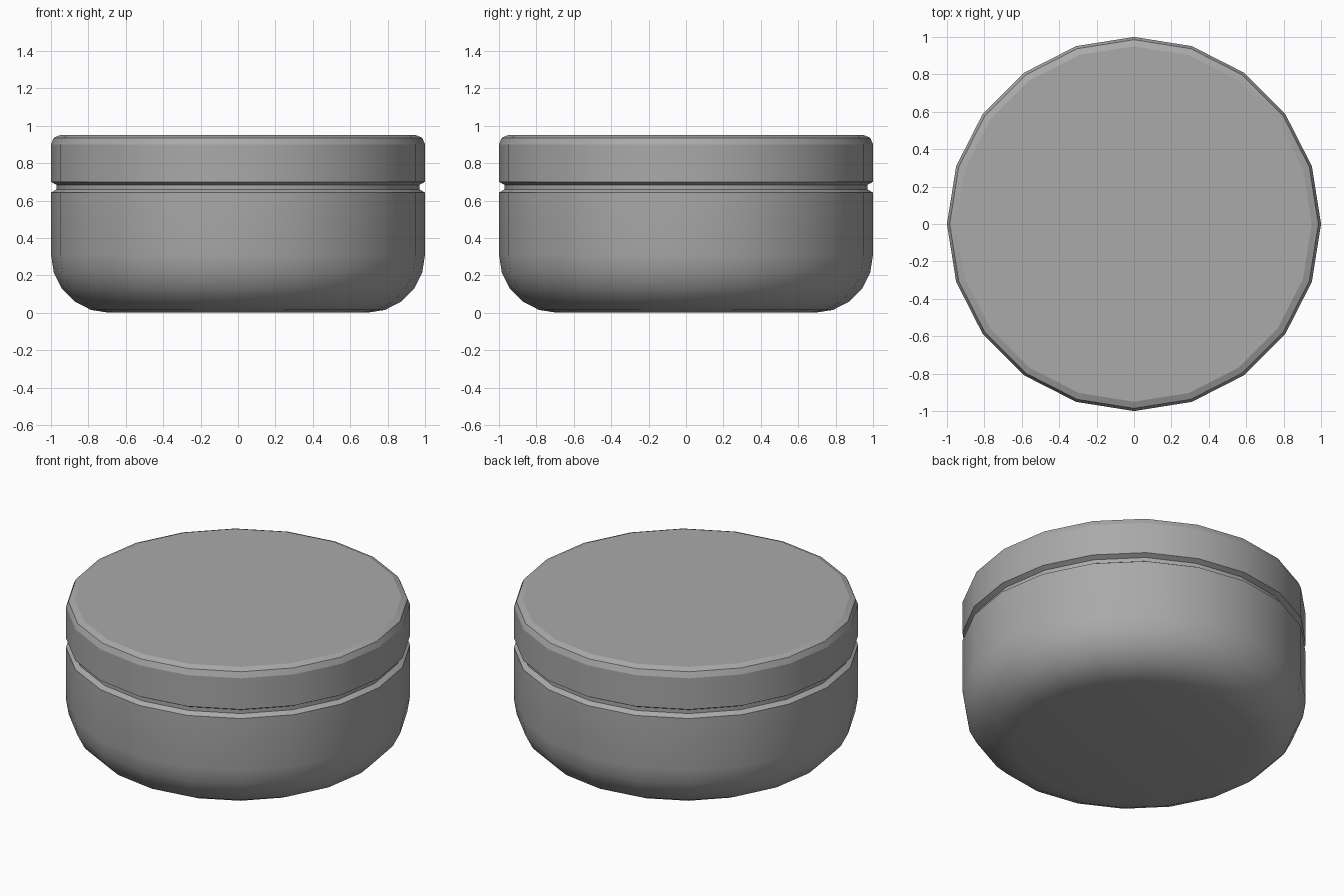
import bpy
import bmesh
from math import sin, cos, pi, radians

SIDES = 20

old = bpy.data.objects.get("Cube")
if old:
    bpy.data.objects.remove(old, do_unlink=True)

grey = bpy.data.materials.new("plain grey")
grey.use_nodes = True
colour = (0.4, 0.4, 0.4, 1)
grey.diffuse_color = colour
grey.node_tree.nodes["Principled BSDF"].inputs["Base Color"].default_value = colour


def arc(cx, cz, radius, start, end, steps):
    """Points (r, z) of a rounded corner, angles in degrees."""
    angles = [radians(start + (end - start) * i / steps) for i in range(steps + 1)]
    return [(cx + radius * cos(a), cz + radius * sin(a)) for a in angles]


def turned(name, profile, cap_first, cap_last, sharp_angle):
    """Turn a profile, listed from bottom to top, around the z axis."""
    bm = bmesh.new()
    rings = []
    for r, z in profile:
        turn = [2 * pi * i / SIDES for i in range(SIDES)]
        rings.append([bm.verts.new((r * cos(a), r * sin(a), z)) for a in turn])
    for low, high in zip(rings, rings[1:]):
        for i in range(SIDES):
            j = (i + 1) % SIDES
            bm.faces.new((low[i], low[j], high[j], high[i]))
    if cap_first:
        bm.faces.new(rings[0][::-1])
    if cap_last:
        bm.faces.new(rings[-1])
    mesh = bpy.data.meshes.new(name)
    bm.to_mesh(mesh)
    bm.free()
    mesh.materials.append(grey)
    obj = bpy.data.objects.new(name, mesh)
    bpy.context.collection.objects.link(obj)
    bpy.ops.object.select_all(action="DESELECT")
    obj.select_set(True)
    bpy.context.view_layer.objects.active = obj
    bpy.ops.object.shade_smooth_by_angle(angle=radians(sharp_angle))
    return obj


# Rounded bowl with a chamfered rim and a short neck
bowl = arc(0.69, 0.31, 0.31, -90, 0, 5)
bowl += [(1, 0.642), (0.97, 0.66), (0.97, 0.684)]
turned("jar_body", bowl, True, False, 25)

# Lid with a chamfered lower edge and a small rounded top edge
lid = [(0.97, 0.684), (1, 0.70)] + arc(0.95, 0.9, 0.05, 0, 90, 2)
turned("jar_lid", lid, False, True, 20)
